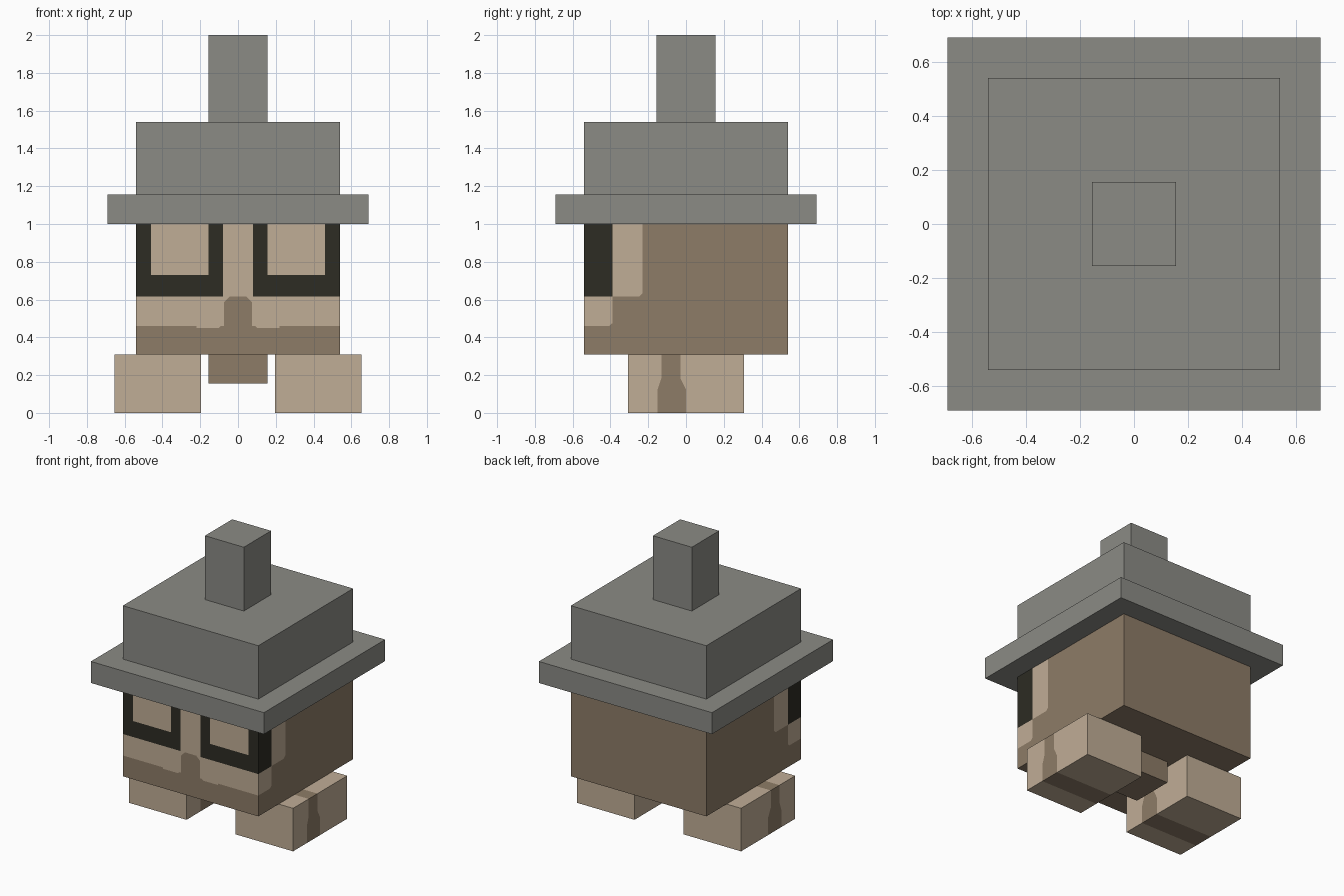
import bpy, bmesh
from mathutils import Vector

cube = bpy.data.objects.get("Cube")
if cube:
    bpy.data.objects.remove(cube, do_unlink=True)


def material(name, rgb):
    m = bpy.data.materials.new(name)
    m.use_nodes = True
    m.diffuse_color = (*rgb, 1)
    bsdf = m.node_tree.nodes["Principled BSDF"]
    bsdf.inputs["Base Color"].default_value = (*rgb, 1)
    bsdf.inputs["Roughness"].default_value = 0.9
    return m


GREY = material("stone grey", (0.258, 0.258, 0.235))
BROWN = material("brown", (0.270, 0.202, 0.136))
TAN = material("light tan", (0.527, 0.418, 0.305))
BLACK = material("frame black", (0.026, 0.025, 0.017))


def box(name, lo, hi, mats, cuts=(), rule=None):
    """Box from corner to corner, sliced by (point, normal) cuts, coloured by rule."""
    lo, hi = Vector(lo), Vector(hi)
    bm = bmesh.new()
    bmesh.ops.create_cube(bm, size=1)
    for v in bm.verts:
        v.co = (lo + hi) / 2 + v.co * (hi - lo)
    for point, normal in cuts:
        bmesh.ops.bisect_plane(bm, geom=bm.verts[:] + bm.edges[:] + bm.faces[:],
                               plane_co=point, plane_no=normal, dist=1e-5)
    if rule:
        bm.normal_update()
        for f in bm.faces:
            f.material_index = mats.index(rule(f.calc_center_median(), f.normal))
    mesh = bpy.data.meshes.new(name)
    bm.to_mesh(mesh)
    bm.free()
    for m in mats:
        mesh.materials.append(m)
    ob = bpy.data.objects.new(name, mesh)
    bpy.context.collection.objects.link(ob)
    return ob


# Hat: brim, crown and peak
box("hat_brim", (-0.69, -0.69, 1.0), (0.69, 0.69, 1.155), [GREY])
box("hat_crown", (-0.54, -0.54, 1.155), (0.54, 0.54, 1.54), [GREY])
box("hat_peak", (-0.155, -0.155, 1.54), (0.155, 0.155, 2.0), [GREY])


# Head: glasses and light skin patches on the front and wrapping onto the sides
def head_rule(c, n):
    x, y, z = abs(c.x), c.y, c.z
    if n.y < -0.5:
        if z > 0.615:
            if x < 0.08 or (0.155 < x < 0.46 and z > 0.73):
                return TAN
            return BLACK
        if x < 0.075:                              # nose ridge with clipped corners
            return BROWN if x + z < 0.66 else TAN
        if z > 0.46 or (z > 0.45 and x < 0.22 and x + z > 0.55):
            return TAN
    elif abs(n.x) > 0.5:
        if y < -0.39 and z > 0.615:
            return BLACK
        edge = -0.23 if z > 0.615 else -0.39
        if y < edge and z > 0.46 and y - z < -0.865:
            return TAN
    return BROWN


head_cuts = [((0, 0, z), (0, 0, 1)) for z in (0.45, 0.46, 0.615, 0.73)]
head_cuts += [((0, y, 0), (0, 1, 0)) for y in (-0.39, -0.23)]
for s in (-1, 1):
    head_cuts += [((s * x, 0, 0), (1, 0, 0)) for x in (0.075, 0.08, 0.155, 0.22, 0.46)]
    head_cuts += [((0, 0, d), (s, 0, 1)) for d in (0.55, 0.66)]
head_cuts.append(((0, -0.865, 0), (0, 1, -1)))
box("head", (-0.54, -0.54, 0.31), (0.54, 0.54, 1.0), [BROWN, TAN, BLACK], head_cuts, head_rule)

# Small block under the head
box("lower_block", (-0.155, -0.155, 0.155), (0.155, 0.155, 0.31), [BROWN])


# Feet: a strap runs round each one, narrower near the top
def foot_rule(c, n):
    if abs(n.y) > 0.5:
        return TAN
    t = min(max((c.z - 0.125) / 0.06, 0), 1)
    return BROWN if -0.15 + 0.02 * t < c.y < -0.03 * t else TAN


foot_cuts = [((0, 0, z), (0, 0, 1)) for z in (0.125, 0.185)]
foot_cuts += [((0, y, 0), (0, 1, 0)) for y in (-0.15, -0.13, -0.03, 0.0)]
foot_cuts += [((0, -0.15, 0.125), (0, 0.06, -0.02)), ((0, 0, 0.125), (0, 0.06, 0.03))]
for side, x in (("left", 0.425), ("right", -0.425)):
    box(side + "_foot", (x - 0.23, -0.308, 0), (x + 0.23, 0.308, 0.31),
        [TAN, BROWN], foot_cuts, foot_rule)
